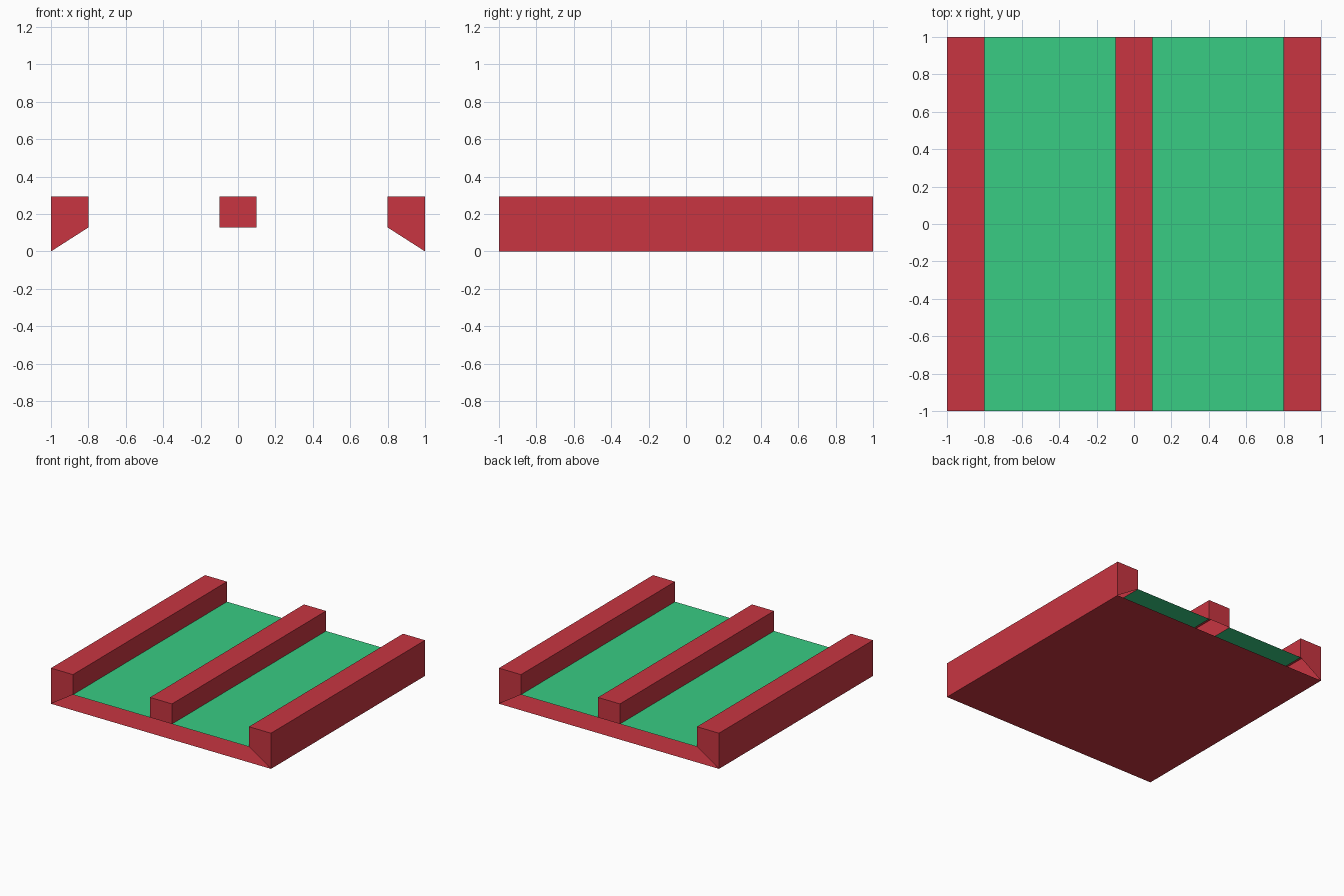
import bpy
import bmesh

if "Cube" in bpy.data.objects:
    bpy.data.objects.remove(bpy.data.objects["Cube"])

TOP, FLOOR = 0.293, 0.128   # rail top and floor heights
EDGE, INNER, MID = 1.0, 0.8, 0.1   # x of outer wall, side rail, centre rail


def make_material(name, color):
    mat = bpy.data.materials.new(name)
    mat.use_nodes = True
    mat.diffuse_color = color
    mat.node_tree.nodes["Principled BSDF"].inputs["Base Color"].default_value = color
    return mat


red = make_material("red", (0.578, 0.036, 0.053, 1))
green = make_material("green", (0.040, 0.604, 0.227, 1))


def extrude_sheet(name, profile, mat, capped=False):
    """Sweep an open x-z profile from front to back, optionally closing its ends."""
    bm = bmesh.new()
    front = [bm.verts.new((x, -1, z)) for x, z in profile]
    back = [bm.verts.new((x, 1, z)) for x, z in profile]
    for i in range(len(profile) - 1):
        bm.faces.new((front[i], back[i], back[i + 1], front[i + 1]))
    if capped:
        bm.faces.new(front)
        bm.faces.new(back[::-1])
    mesh = bpy.data.meshes.new(name)
    bm.to_mesh(mesh)
    bm.free()
    mesh.materials.append(mat)
    obj = bpy.data.objects.new(name, mesh)
    bpy.context.collection.objects.link(obj)


def mirrored(profile):
    return [(-x, z) for x, z in reversed(profile)]


# Underside sheet, open at the front and back
extrude_sheet("base", [(-EDGE, 0), (EDGE, 0)], red)

# Hollow centre rail standing on the floor level
extrude_sheet("centre_rail", [(MID, FLOOR), (MID, TOP), (-MID, TOP), (-MID, FLOOR)], red, True)

# Side rails reach down to the base with slanted end caps; floor panels lie between rails
side_rail = [(EDGE, 0), (EDGE, TOP), (INNER, TOP), (INNER, FLOOR)]
floor_panel = [(INNER, FLOOR), (MID, FLOOR)]
for side, shape in (("left", lambda p: p), ("right", mirrored)):
    extrude_sheet(side + "_rail", shape(side_rail), red, True)
    extrude_sheet(side + "_floor", shape(floor_panel), green)
